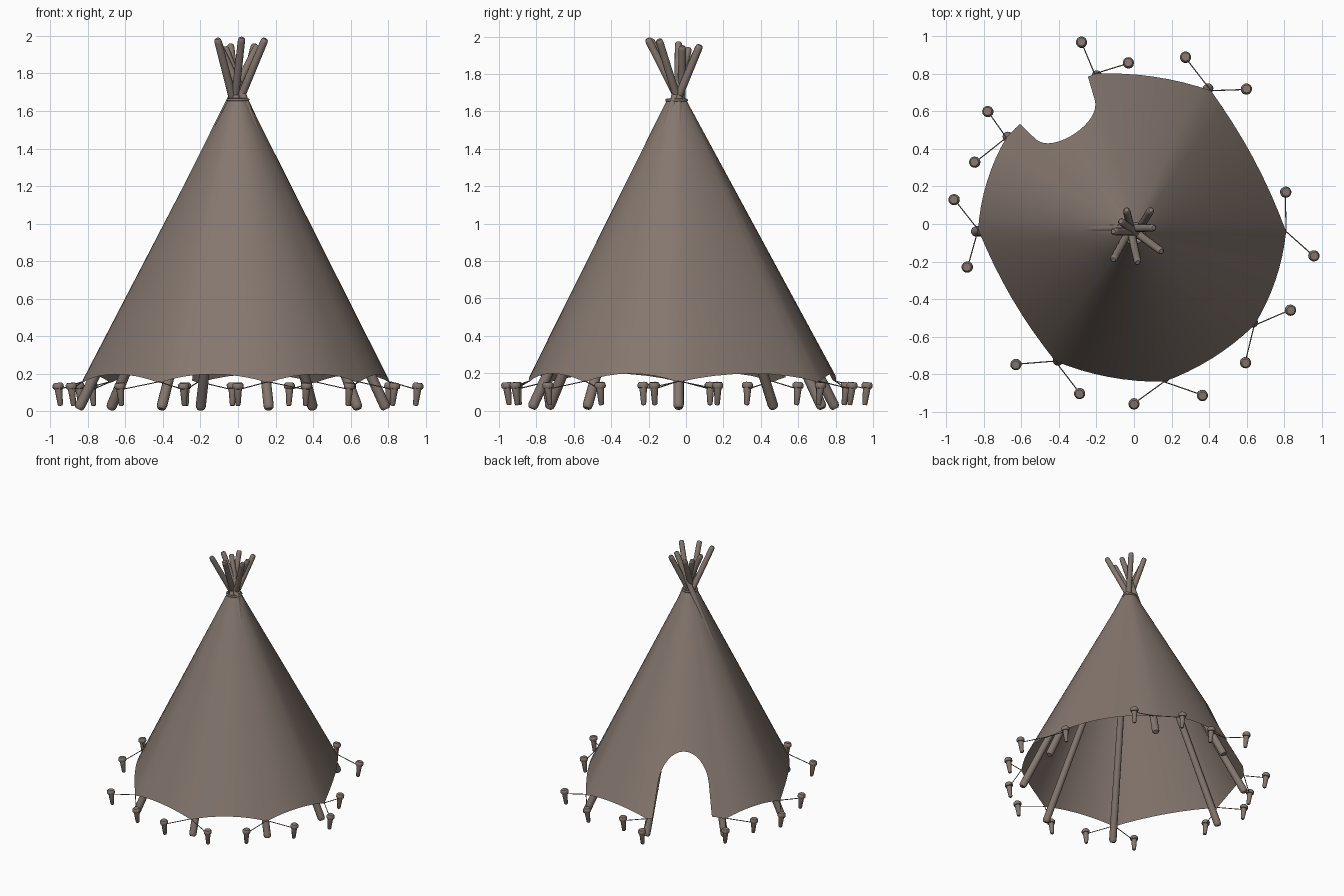
import bpy, bmesh, math
from mathutils import Vector

if "Cube" in bpy.data.objects:
    bpy.data.objects.remove(bpy.data.objects["Cube"])

mat = bpy.data.materials.new("weathered brown")
mat.diffuse_color = (0.235, 0.185, 0.158, 1)
mat.use_nodes = True
mat.node_tree.nodes["Principled BSDF"].inputs["Base Color"].default_value = mat.diffuse_color


def finish(name, bm, angle=40):
    me = bpy.data.meshes.new(name)
    bm.to_mesh(me)
    bm.free()
    ob = bpy.data.objects.new(name, me)
    bpy.context.collection.objects.link(ob)
    me.materials.append(mat)
    bpy.ops.object.select_all(action='DESELECT')
    ob.select_set(True)
    bpy.context.view_layer.objects.active = ob
    bpy.ops.object.shade_smooth_by_angle(angle=math.radians(angle))
    return ob


def lathe(bm, a, b, profile, seg=12):
    """Closed round bar from a to b; profile = (fraction along, radius)."""
    a, b = Vector(a), Vector(b)
    d = b - a
    q = d.to_track_quat('Z', 'Y')
    rings = []
    for t, r in profile:
        rings.append([bm.verts.new(a + d * t + q @ Vector(
            (r * math.cos(k * math.tau / seg), r * math.sin(k * math.tau / seg), 0)))
            for k in range(seg)])
    for lo, hi in zip(rings, rings[1:]):
        for k in range(seg):
            j = (k + 1) % seg
            bm.faces.new((lo[k], lo[j], hi[j], hi[k]))
    bm.faces.new(rings[0][::-1])
    bm.faces.new(rings[-1])


APEX = Vector((0, -0.05, 1.66))

# Cover corners, counterclockwise; the door is in panel 2
corners = [(.81, -.04), (.41, .71), (-.21, .80), (-.68, .46),
           (-.83, -.03), (-.42, -.73), (.16, -.84), (.64, -.54)]


def hem_point(panel, s):
    a, b = Vector(corners[panel % 8]), Vector(corners[(panel + 1) % 8])
    p = a.lerp(b, s)
    hump = 4 * s * (1 - s)
    out = (p - APEX.xy).normalized()
    p = p + out * 0.03 * hump
    return Vector((p.x, p.y, 0.152 + 0.046 * hump))


def column(panel, s, z=None, rows=6):
    p = hem_point(panel, s)
    out = (p.xy - APEX.xy).normalized() * 0.052
    top = Vector((out.x, APEX.y + out.y, APEX.z))
    if z is not None:
        p = p.lerp(top, (z - p.z) / (top.z - p.z))
    return [p.lerp(top, i / rows) for i in range(rows + 1)]


# Cover: one strip around the tent, one strip above the door arch
around = [column(2, s) for s in (.82, .88, .94)]
for panel in range(3, 10):
    around += [column(panel, k / 8) for k in range(8)]
around += [column(10, s) for s in (0, .035, .07)]
arch = []
for k in range(17):
    f = math.pi * k / 16
    arch.append(column(2, .445 - .375 * math.cos(f), .40 + .215 * math.sin(f)))
bm = bmesh.new()
for strip in (around, arch):
    cols = [[bm.verts.new(p) for p in c] for c in strip]
    for c, n in zip(cols, cols[1:]):
        for i in range(len(c) - 1):
            bm.faces.new((c[i], n[i], n[i + 1], c[i + 1]))
bmesh.ops.remove_doubles(bm, verts=bm.verts, dist=0.0005)
finish("tent_cover", bm)

# Poles: foot x, foot y, tip x, tip y, tip z
poles = [(.79, -.04, -.11, -.04, 1.97), (.40, .73, -.11, -.19, 1.985),
         (-.20, .80, .02, -.205, 1.99), (-.68, .47, .145, -.145, 1.985),
         (-.85, -.04, .105, -.02, 1.95), (-.41, -.735, .09, .075, 1.955),
         (.165, -.825, -.04, .075, 1.955), (.64, -.53, -.07, .015, 1.94)]
for i, (fx, fy, tx, ty, tz) in enumerate(poles):
    bm = bmesh.new()
    lathe(bm, (fx, fy, 0.012), (tx, ty, tz),
          [(0, .018), (.004, .025), (.01, .028), (.99, .02), (.997, .018), (1, .012)])
    finish(f"pole_{i + 1}", bm)

# Lashing around the top of the cover
bm = bmesh.new()
rings = []
for k in range(32):
    a = math.tau * k / 32
    rings.append([bm.verts.new((
        (.053 + .008 * math.cos(m * math.tau / 8)) * math.cos(a),
        APEX.y + (.053 + .008 * math.cos(m * math.tau / 8)) * math.sin(a),
        APEX.z + .008 * math.sin(m * math.tau / 8))) for m in range(8)])
for k in range(32):
    lo, hi = rings[k], rings[(k + 1) % 32]
    for m in range(8):
        n = (m + 1) % 8
        bm.faces.new((lo[m], hi[m], hi[n], lo[n]))
finish("lashing", bm, 60)

# Two pegs and guy ropes for each corner
pegs = [((.96, -.17), (.81, .17)), ((.60, .72), (.275, .89)),
        ((-.03, .86), (-.28, .97)), ((-.78, .60), (-.85, .33)),
        ((-.96, .13), (-.89, -.23)), ((-.63, -.75), (-.29, -.905)),
        ((0, -.96), (.365, -.915)), ((.595, -.74), (.835, -.46))]
for i, pair in enumerate(pegs):
    for j, (x, y) in enumerate(pair):
        head = Vector((x, y, 0.152))
        inward = Vector((-x, -y, 0)).normalized()
        foot = Vector((x, y, 0.03)) + inward * 0.015
        bm = bmesh.new()
        lathe(bm, foot, head, [(0, .010), (.05, .014), (.74, .021), (.75, .027),
                               (.80, .030), (.92, .030), (1, .022)])
        finish(f"peg_{i + 1}_{j + 1}", bm)
        bm = bmesh.new()
        c = corners[i]
        lathe(bm, (c[0], c[1], 0.158), foot.lerp(head, 0.7), [(0, .003), (1, .003)], 6)
        finish(f"guy_rope_{i + 1}_{j + 1}", bm, 70)
